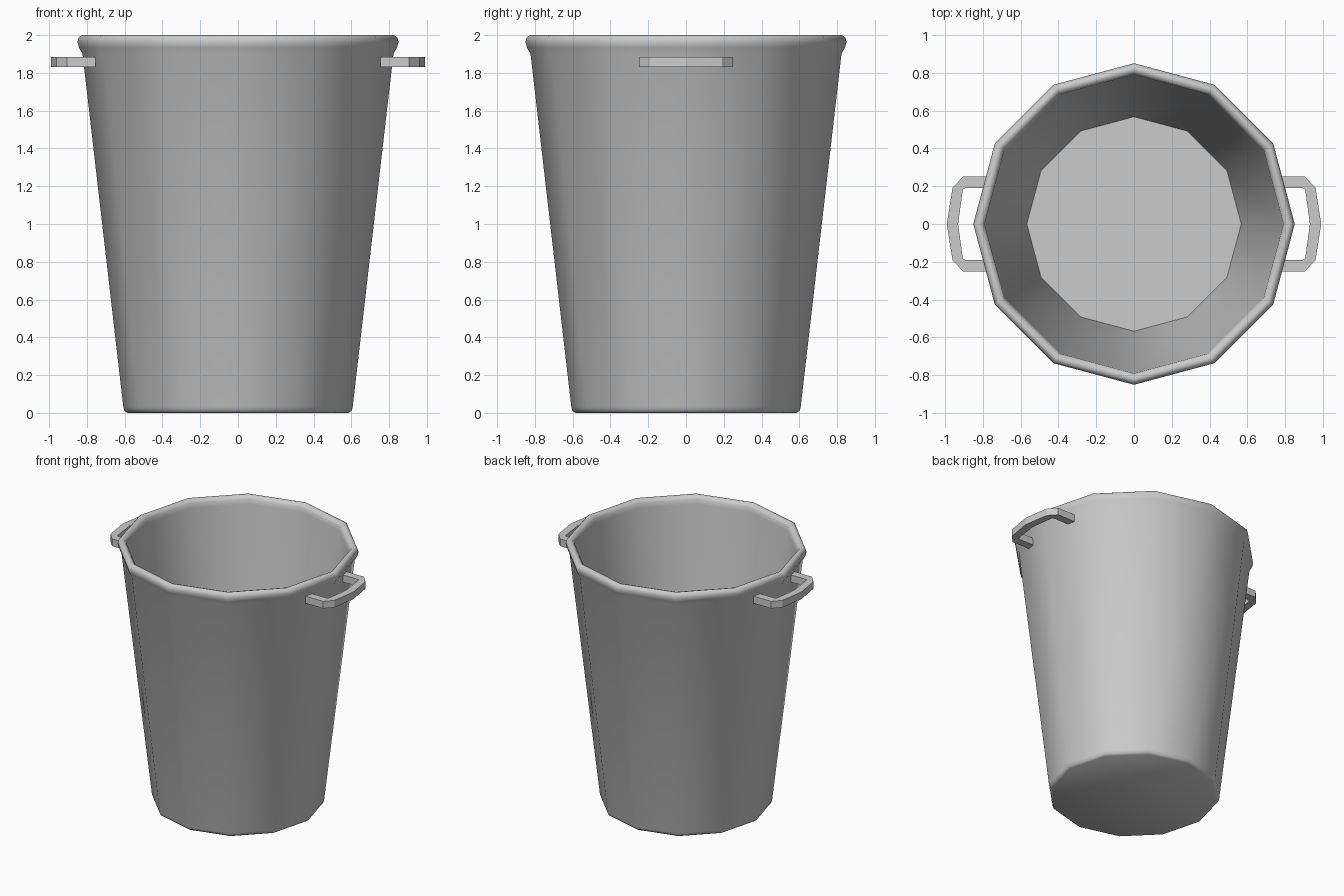
import bpy, bmesh, math

if "Cube" in bpy.data.objects:
    bpy.data.objects.remove(bpy.data.objects["Cube"])

SIDES = 12


def finish(bm, name):
    bmesh.ops.recalc_face_normals(bm, faces=bm.faces)
    mesh = bpy.data.meshes.new(name)
    bm.to_mesh(mesh)
    bm.free()
    obj = bpy.data.objects.new(name, mesh)
    bpy.context.collection.objects.link(obj)
    return obj


def lathe(name, profile):
    """Turn a (radius, z) profile into a closed shell, capped at both ends."""
    bm = bmesh.new()
    rings = []
    for r, z in profile:
        rings.append([bm.verts.new((r * math.cos(math.tau * i / SIDES),
                                    r * math.sin(math.tau * i / SIDES), z))
                      for i in range(SIDES)])
    for a, b in zip(rings, rings[1:]):
        for i in range(SIDES):
            j = (i + 1) % SIDES
            bm.faces.new((a[i], a[j], b[j], b[i]))
    bm.faces.new(rings[0])
    bm.faces.new(rings[-1])
    return finish(bm, name)


def handle(name, side):
    """Flat bent bar: outer and inner outlines extruded between two heights."""
    outer = [(0.755, 0.25), (0.905, 0.25), (0.96, 0.19), (0.99, 0),
             (0.96, -0.19), (0.905, -0.25), (0.755, -0.25)]
    inner = [(0.765, 0.19), (0.89, 0.19), (0.905, 0.185), (0.93, 0),
             (0.905, -0.185), (0.89, -0.19), (0.765, -0.19)]
    bm = bmesh.new()
    loops = []
    for (ox, oy), (ix, iy) in zip(outer, inner):
        loops.append([bm.verts.new((side * x, y, z)) for x, y, z in
                      ((ox, oy, 1.83), (ox, oy, 1.885),
                       (ix, iy, 1.885), (ix, iy, 1.83))])
    for a, b in zip(loops, loops[1:]):
        for i in range(4):
            j = (i + 1) % 4
            bm.faces.new((a[i], a[j], b[j], b[i]))
    bm.faces.new(loops[0])
    bm.faces.new(loops[-1])
    return finish(bm, name)


# Tapered bucket: rounded foot, outer wall, rolled rim, inner wall, floor
bucket = lathe("bucket", [
    (0.585, 0.0), (0.6, 0.01), (0.607, 0.03),
    (0.823, 1.9), (0.842, 1.935), (0.85, 1.965), (0.842, 1.99), (0.825, 2.0),
    (0.805, 1.995), (0.79, 1.975), (0.787, 1.94), (0.567, 0.03)])
bpy.context.view_layer.objects.active = bucket
bucket.select_set(True)
bpy.ops.object.shade_smooth_by_angle(angle=math.radians(50))

# Side handles
handle("handle_right", 1)
handle("handle_left", -1)
